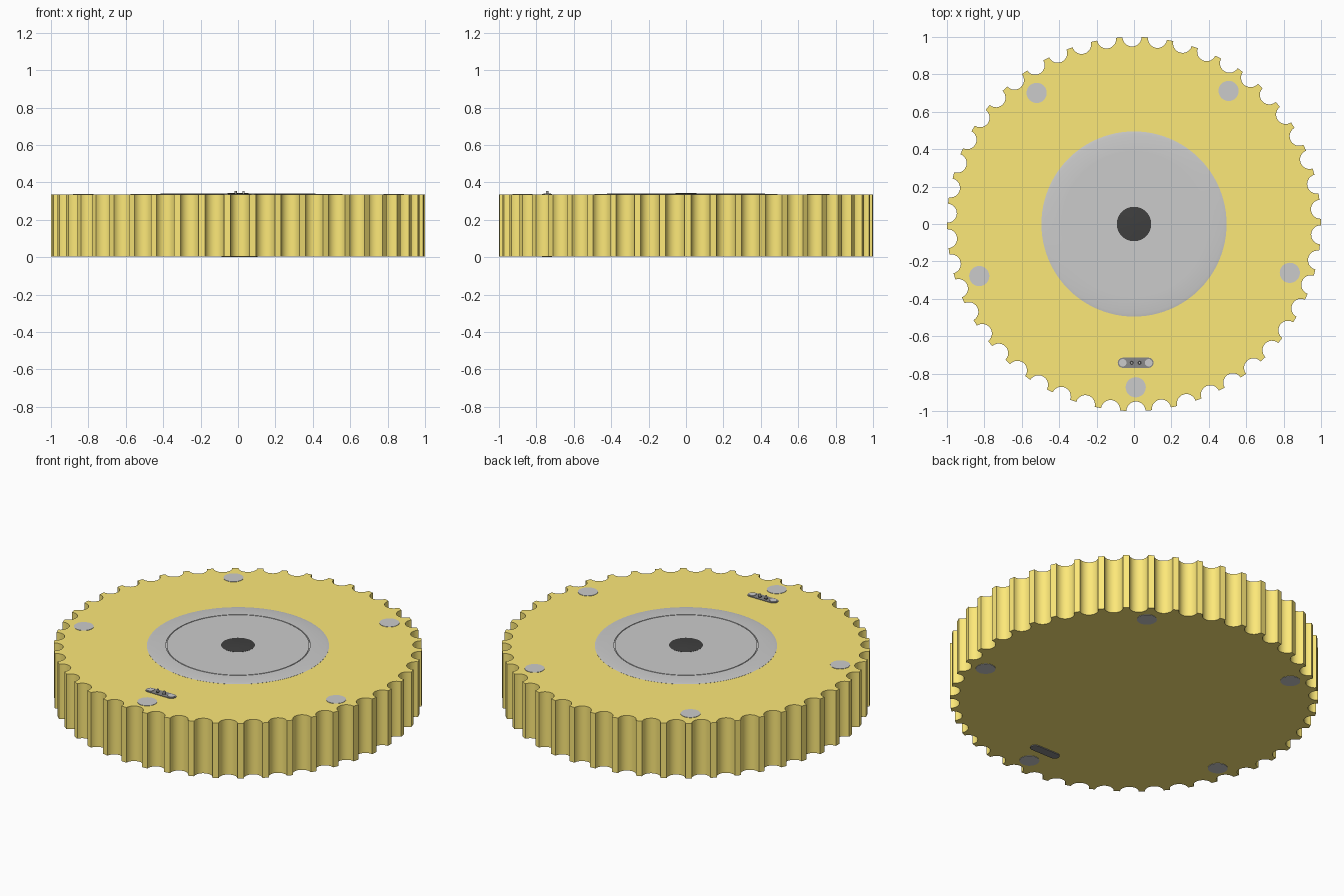
import bpy, bmesh
from math import sin, cos, pi, radians, asin, atan2

if "Cube" in bpy.data.objects:
    bpy.data.objects.remove(bpy.data.objects["Cube"])

Z0, Z1 = 0.005, 0.335      # bottom and top of the wheel body
TEETH = 46
TURN = radians(-89.4)      # direction of the first notch and first plug


def material(name, rgb):
    m = bpy.data.materials.new(name)
    m.diffuse_color = (*rgb, 1)
    m.use_nodes = True
    m.node_tree.nodes["Principled BSDF"].inputs["Base Color"].default_value = m.diffuse_color
    return m


YELLOW = material("yellow", (0.98, 0.81, 0.19))
BLACK = material("black", (0.05, 0.05, 0.05))
DARK = material("dark_grey", (0.25, 0.25, 0.25))


def finish(bm, name, mat):
    bmesh.ops.recalc_face_normals(bm, faces=bm.faces[:])
    me = bpy.data.meshes.new(name)
    bm.to_mesh(me)
    bm.free()
    ob = bpy.data.objects.new(name, me)
    bpy.context.collection.objects.link(ob)
    if mat:
        me.materials.append(mat)
    bpy.ops.object.select_all(action='DESELECT')
    ob.select_set(True)
    bpy.context.view_layer.objects.active = ob
    bpy.ops.object.shade_smooth_by_angle(angle=radians(30))
    return ob


def prism(name, outline, z0, z1, mat=None):
    """Extrude a closed 2D outline from z0 to z1."""
    bm = bmesh.new()
    face = bm.faces.new([bm.verts.new((x, y, z0)) for x, y in outline])
    ext = bmesh.ops.extrude_face_region(bm, geom=[face], use_keep_orig=True)
    tops = [g for g in ext["geom"] if isinstance(g, bmesh.types.BMVert)]
    bmesh.ops.translate(bm, verts=tops, vec=(0, 0, z1 - z0))
    return finish(bm, name, mat)


def lathe(name, profile, mat=None, steps=96):
    """Spin an (r, z) profile around the z axis."""
    bm = bmesh.new()
    vs = [bm.verts.new((r, 0, z)) for r, z in profile]
    es = [bm.edges.new(p) for p in zip(vs, vs[1:])]
    bmesh.ops.spin(bm, geom=vs + es, cent=(0, 0, 0), axis=(0, 0, 1),
                   angle=2 * pi, steps=steps, use_duplicate=False)
    bmesh.ops.remove_doubles(bm, verts=bm.verts[:], dist=1e-5)
    return finish(bm, name, mat)


def circle(cx, cy, r, n=32):
    return [(cx + r * cos(2 * pi * i / n), cy + r * sin(2 * pi * i / n)) for i in range(n)]


# Wheel body: round scoops cut into the rim, narrow teeth between them
NOTCH = 0.051
outline = []
edge = 2 * asin(NOTCH / 2)            # half angle of a scoop on the rim
start = pi / 2 + edge / 2             # scoop arc ends, measured from its centre
for k in range(TEETH):
    a = TURN + 2 * pi * k / TEETH
    for i in range(13):
        t = -start + (2 * start - 0) * i / 12
        # sweep through the inward side of the scoop circle
        s = a + pi - t * (pi - edge) / (2 * start)
        outline.append((cos(a) + NOTCH * cos(s), sin(a) + NOTCH * sin(s)))
    # outer tip of the tooth
    m = a + pi / TEETH
    outline.append((cos(m), sin(m)))
# keep scoop points in counter-clockwise order around the wheel
ordered = []
for k in range(TEETH):
    seg = outline[k * 14:k * 14 + 14]
    a = TURN + 2 * pi * k / TEETH
    side = cos(a) * seg[0][1] - sin(a) * seg[0][0]
    ordered += (seg[:13] if side < 0 else seg[12::-1]) + seg[13:]
prism("toothed_wheel", ordered, Z0, Z1, YELLOW)

# Hub disc with a fine groove between rim and centre
lathe("hub_disc", [(0, 0.30), (0.495, 0.30), (0.495, 0.3355), (0.478, 0.3385),
                   (0.392, 0.3395), (0.392, 0.336), (0.387, 0.336),
                   (0.387, 0.3395), (0, 0.3395)])

# Black shaft end in the middle
lathe("shaft_end", [(0, 0.31), (0.092, 0.31), (0.092, 0.340),
                    (0.035, 0.343), (0, 0.344)], BLACK, 48)

# Five plugs running through the wheel
for k in range(5):
    a = TURN + 2 * pi * k / 5
    prism(f"plug_{k + 1}", circle(0.873 * cos(a), 0.873 * sin(a), 0.054),
          Z0 - 0.002, Z1 + 0.002)

# Small connector: rounded dark plate with end studs and contact pins
CX, CY, HALF, R = 0.009, -0.742, 0.069, 0.027
stadium = []
for side, a0 in ((1, -pi / 2), (-1, pi / 2)):
    stadium += [(CX + side * HALF + R * cos(a0 + pi * i / 16),
                 CY + R * sin(a0 + pi * i / 16)) for i in range(17)]
prism("connector_plate", stadium, 0, Z1 + 0.003, DARK)
for side in (-1, 1):
    prism("connector_stud", circle(CX + side * HALF, CY, 0.020, 24), 0.3, Z1 + 0.006)
    prism("connector_socket", circle(CX + side * 0.021, CY, 0.011, 20), 0.3, Z1 + 0.0045, BLACK)
    prism("connector_pin", circle(CX + side * 0.021, CY, 0.006, 16), 0.3, Z1 + 0.020)
